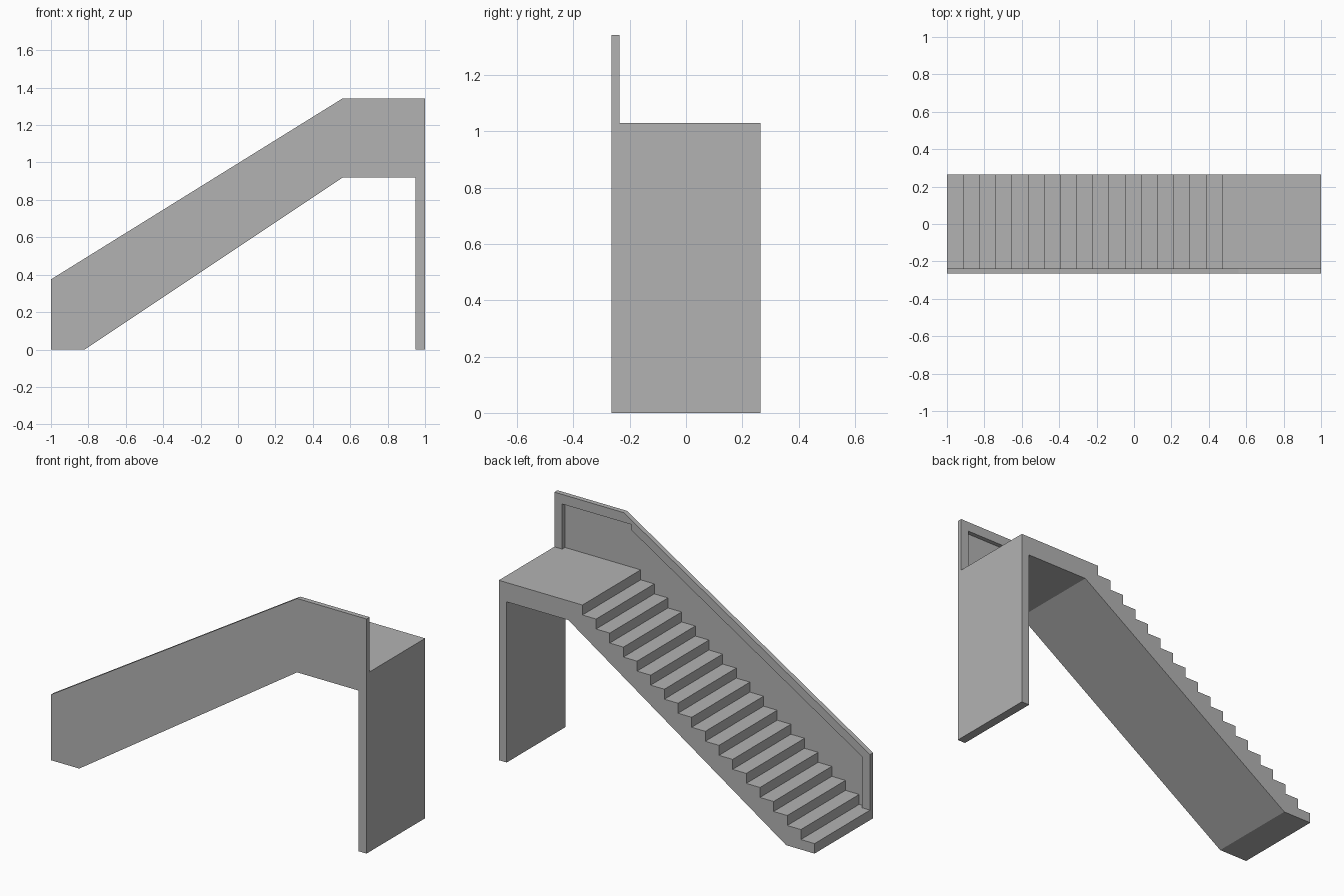
import bpy
import bmesh

cube = bpy.data.objects.get("Cube")
if cube:
    bpy.data.objects.remove(cube, do_unlink=True)

# Single plain material
grey = bpy.data.materials.new("plain grey")
grey.use_nodes = True
colour = (0.45, 0.45, 0.45, 1)
grey.diffuse_color = colour
grey.node_tree.nodes["Principled BSDF"].inputs["Base Color"].default_value = colour


def extrude_profile(name, points, y0, y1):
    """Extrude an (x, z) outline from y0 to y1."""
    bm = bmesh.new()
    face = bm.faces.new([bm.verts.new((x, y0, z)) for x, z in points])
    ext = bmesh.ops.extrude_face_region(bm, geom=[face])
    moved = [v for v in ext["geom"] if isinstance(v, bmesh.types.BMVert)]
    bmesh.ops.translate(bm, verts=moved, vec=(0, y1 - y0, 0))
    bmesh.ops.recalc_face_normals(bm, faces=bm.faces)
    mesh = bpy.data.meshes.new(name)
    bm.to_mesh(mesh)
    bm.free()
    mesh.materials.append(grey)
    obj = bpy.data.objects.new(name, mesh)
    bpy.context.collection.objects.link(obj)
    return obj


FRONT, SKIN, RAIL, BACK = -0.265, -0.262, -0.237, 0.265
STEPS, RUN, LANDING = 18, 0.0865, 1.03
RISE = LANDING / STEPS
BORDER = 0.05

# Underside shared by the flight and the wall: leg, landing soffit, slope, foot
underside = [(1, 0), (0.95, 0), (0.95, 0.92), (0.56, 0.92), (-0.82, 0), (-1, 0)]

# Stair flight with landing and supporting leg
treads = []
for i in range(STEPS):
    x = -1 + RUN * i
    treads += [(x, RISE * i), (x, RISE * (i + 1))]
extrude_profile("stair_flight", underside[:-1] + treads + [(1, LANDING)], SKIN, BACK)

# Thin outer wall panel
wall_top = [(-1, 0.375), (0.56, 1.343), (1, 1.343)]
extrude_profile("wall_panel", underside + wall_top, FRONT, SKIN)

# Raised border on the inner side of the wall
inner_edge = [(1 - BORDER, LANDING), (1 - BORDER, 1.288), (0.51, 1.288),
              (0.51, 1.255), (BORDER - 1, 0.349), (BORDER - 1, RISE)]
extrude_profile("wall_border", [(-1, RISE)] + wall_top + [(1, LANDING)] + inner_edge,
                SKIN, RAIL)
